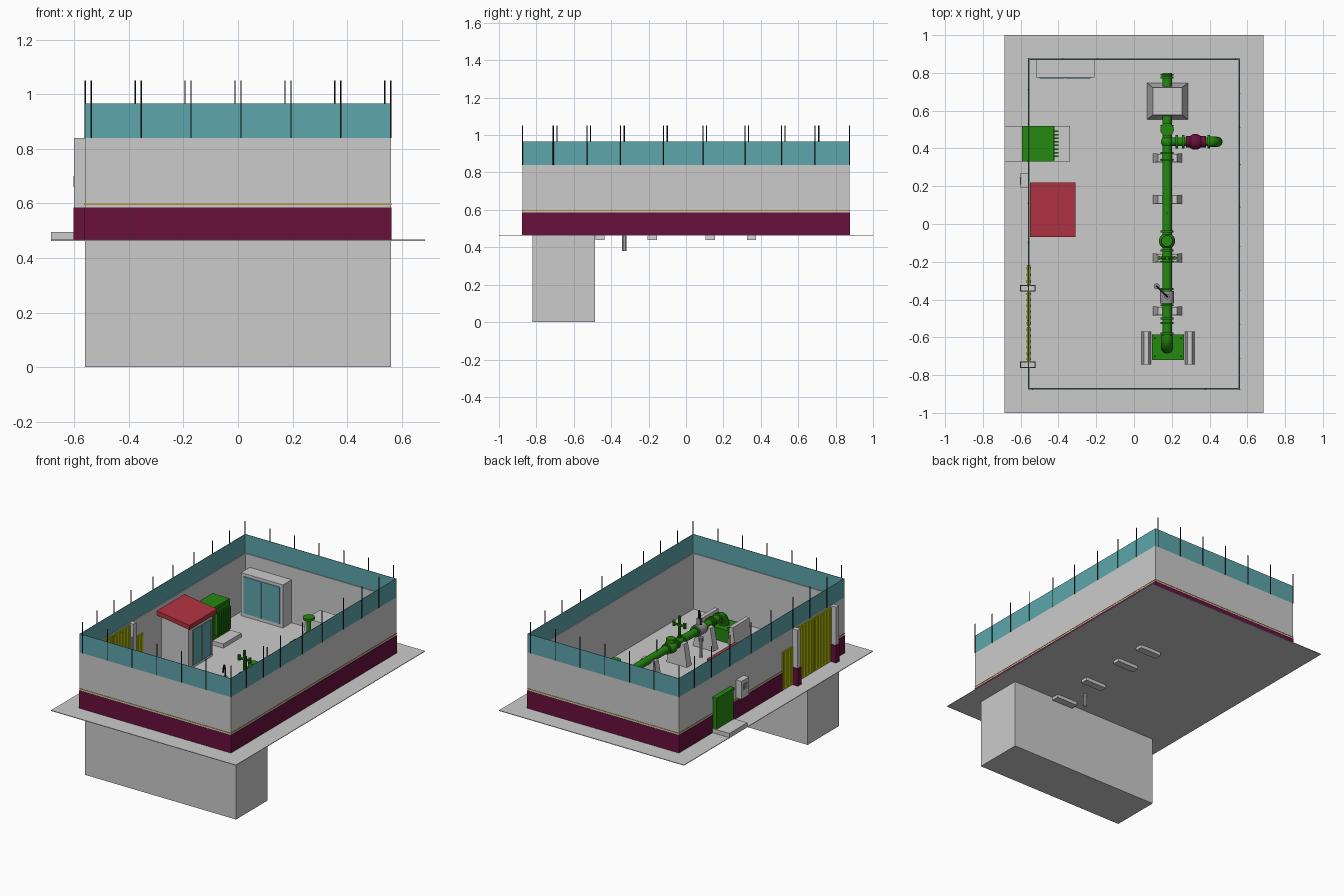
import bpy, bmesh, math
from mathutils import Vector

old = bpy.data.objects.get("Cube")
if old:
    bpy.data.objects.remove(old, do_unlink=True)


def material(name, r, g, b):
    m = bpy.data.materials.new(name)
    m.use_nodes = True
    m.diffuse_color = (r, g, b, 1)
    m.node_tree.nodes["Principled BSDF"].inputs["Base Color"].default_value = (r, g, b, 1)
    return m


GREY = material("concrete grey", .6, .6, .6)
TEAL = material("teal", .107, .38, .407)
MAROON = material("maroon", .138, .005, .045)
RED = material("roof red", .445, .034, .054)
GREEN = material("pipe green", .018, .246, .005)
YELLOW = material("gate yellow", .5, .56, .003)
BLACK = material("black", .01, .01, .015)
GOLD = material("gold", .5, .3, .03)
STEEL = material("steel", .3, .3, .3)


def finish(bm, name, mat, smooth=False):
    bmesh.ops.recalc_face_normals(bm, faces=bm.faces)
    me = bpy.data.meshes.new(name)
    bm.to_mesh(me)
    bm.free()
    me.materials.append(mat)
    ob = bpy.data.objects.new(name, me)
    bpy.context.collection.objects.link(ob)
    if smooth:
        bpy.context.view_layer.objects.active = ob
        bpy.ops.object.select_all(action='DESELECT')
        ob.select_set(True)
        bpy.ops.object.shade_smooth_by_angle()
    return ob


def box(name, mat, x, y, z, tx=0, ty=0):
    """Box from ranges; the top is drawn in by tx and ty on each side."""
    bm = bmesh.new()
    bmesh.ops.create_cube(bm, size=2)
    for v in bm.verts:
        top = v.co.z > 0
        cx, cy = sum(x) / 2, sum(y) / 2
        hx = (x[1] - x[0]) / 2 - (tx if top else 0)
        hy = (y[1] - y[0]) / 2 - (ty if top else 0)
        v.co = (cx + v.co.x * hx, cy + v.co.y * hy, z[1] if top else z[0])
    return finish(bm, name, mat)


def rod(name, mat, a, b, r, sides=20):
    """Cylinder between two points."""
    a, b = Vector(a), Vector(b)
    bm = bmesh.new()
    bmesh.ops.create_cone(bm, cap_ends=True, segments=sides, radius1=r, radius2=r, depth=(b - a).length)
    rot = Vector((0, 0, 1)).rotation_difference(b - a).to_matrix().to_4x4()
    bmesh.ops.transform(bm, matrix=rot, verts=bm.verts)
    bmesh.ops.translate(bm, vec=(a + b) / 2, verts=bm.verts)
    return finish(bm, name, mat, True)


def ball(name, mat, c, r):
    bm = bmesh.new()
    bmesh.ops.create_uvsphere(bm, u_segments=20, v_segments=12, radius=r)
    bmesh.ops.translate(bm, vec=c, verts=bm.verts)
    return finish(bm, name, mat, True)


def tube(name, mat, pts, r):
    """Bent pipe along a smooth path."""
    cu = bpy.data.curves.new(name, 'CURVE')
    cu.dimensions = '3D'
    cu.bevel_depth, cu.bevel_resolution, cu.use_fill_caps = r, 4, True
    sp = cu.splines.new('NURBS')
    sp.points.add(len(pts) - 1)
    for p, c in zip(sp.points, pts):
        p.co = (*c, 1)
    sp.use_endpoint_u, sp.order_u, sp.resolution_u = True, 3, 8
    cu.materials.append(mat)
    ob = bpy.data.objects.new(name, cu)
    bpy.context.collection.objects.link(ob)


G = .467           # ground level
WX, WY = .56, .875  # wall half sizes

# ground and buried chamber
box("ground_slab", GREY, (-.685, .685), (-1, 1), (.463, G))
box("buried_chamber", GREY, (-.56, .56), (-.82, -.487), (0, .464))

# perimeter walls: each side gets a wall, painted plinth, trim line and screen
T = .008


def side_strip(name, mat, z, out, thick):
    for s, tag in ((-1, "front"), (1, "back")):
        ys = sorted((s * (WY + out), s * (WY + out - thick)))
        box(tag + "_" + name, mat, (-WX - out, WX + out), ys, z)
    for s, tag in ((-1, "right"), (1, "left")):
        xs = sorted((s * (WX + out), s * (WX + out - thick)))
        box(tag + "_" + name, mat, xs, (-WY - out, WY + out), z)


side_strip("wall", GREY, (G, .84), 0, T)
side_strip("plinth", MAROON, (.464, .585), .002, .003)
side_strip("trim", GOLD, (.595, .6), .002, .003)
side_strip("screen", TEAL, (.84, .965), 0, .003)

# screen posts
for i in range(7):
    x = -WX + i * .183
    for s in (-1, 1):
        rod("screen_post", BLACK, (-s * x * -1, s * WY, .84), (s * x, s * WY, 1.05), .003, 6)
for y in (-.7, -.52, -.34, -.11, .1, .325, .52, .7):
    for s in (-1, 1):
        rod("screen_post", BLACK, (s * WX, y - s * .01, .84), (s * WX, y - s * .01, 1.05), .003, 6)

# gate pillars and gates
for y in (-.34, -.745):
    box("gate_pillar", GREY, (-.6, -.525), (y - .015, y + .015), (G, .84))
    box("pillar_base", MAROON, (-.603, -.522), (y - .018, y + .018), (G, .585))


def gate(name, y0, y1, top, ribs):
    box(name, YELLOW, (-.566, -.548), (y0, y1), (G + .005, top))
    w = (y1 - y0) / ribs
    for i in range(ribs):
        box(name + "_rib", YELLOW, (-.57, -.544), (y0 + (i + .3) * w, y0 + (i + .7) * w), (G + .015, top - .01))


gate("gate_leaf", -.73, -.545, .83, 6)
gate("gate_leaf", -.54, -.355, .83, 6)
gate("side_gate", -.322, -.217, .725, 3)

# meter box on the outer wall
box("meter_box", GREY, (-.6, -.555), (.19, .27), (.605, .725))
box("meter_window", STEEL, (-.603, -.6), (.21, .25), (.66, .7))

# transformer cabinet on its pad
box("cabinet_pad", GREY, (-.685, -.34), (.33, .52), (G, .495))
box("green_cabinet", GREEN, (-.588, -.42), (.335, .515), (.495, .69))
box("cabinet_lid", GREEN, (-.592, -.425), (.33, .52), (.69, .705))
for i in range(8):
    y = .355 + i * .019
    box("cooling_fin", GREEN, (-.42, -.4), (y, y + .008), (.52, .67))

# guard shed with a sloping roof
box("shed_body", GREY, (-.53, -.33), (-.05, .2), (G, .765))
roof = box("shed_roof", RED, (-.55, -.31), (-.07, .22), (.75, .78))
for v in roof.data.vertices:
    v.co.z += (-.31 - v.co.x) * .14
box("shed_door", TEAL, (-.33, -.325), (-.01, .18), (.485, .72))
for y in (-.01, .085, .175):
    box("door_bar", STEEL, (-.33, -.322), (y, y + .005), (.485, .72))

# glazed cabinet against the back wall
box("back_cabinet", GREY, (-.52, -.21), (.775, .868), (G, .755))
for x in (-.5, -.362):
    box("glass_panel", TEAL, (x, x + .132), (.77, .776), (.49, .735))

# main pipe and end elbow
PX, PZ, R = .175, .615, .025
rod("main_pipe", GREEN, (PX, -.61, PZ), (PX, .8, PZ), R)
tube("end_elbow", GREEN, [(PX, -.59, PZ), (PX, -.655, PZ), (PX, -.655, .52)], .032)
for y in (.775, .79, .52, .375, .34, -.04, -.14, -.2, -.345, -.43, -.5, -.525, -.58):
    rod("pipe_flange", GREEN, (PX, y - .005, PZ), (PX, y + .005, PZ), .034)

# inlet box with concrete cheeks
box("inlet_box", GREEN, (.095, .265), (-.72, -.585), (G, .55))
for x, y in ((.1, -.7), (.24, -.7), (.24, -.605), (.1, -.605)):
    rod("inlet_bolt", GREEN, (x + .01, y, .55), (x + .01, y, .562), .006, 6)
for x in (.04, .27):
    box("inlet_cheek", GREY, (x, x + .05), (-.745, -.57), (G, .59), tx=.012)

# concrete saddles and thrust block
for y in (-.46, -.18, .13, .35):
    box("pipe_saddle", GREY, (.097, .258), (y - .025, y + .025), (.44, .615), tx=.03, ty=.004)
box("thrust_block", GREY, (.07, .285), (.553, .747), (G, .69), tx=.03, ty=.025)

# valves on the main pipe
ball("check_valve", GREEN, (PX, -.09, PZ), .043)
rod("valve_cap", GREEN, (PX, -.09, PZ), (PX, -.09, .67), .03)
rod("valve_stem", GREEN, (PX, -.18, PZ), (PX, -.18, .785), .009, 10)
rod("valve_bar", GREEN, (PX - .04, -.18, .725), (PX + .04, -.18, .725), .008, 10)
for x in (-.04, .04):
    rod("valve_knob", GREEN, (PX + x, -.18, .71), (PX + x, -.18, .745), .01, 10)
rod("steel_valve", STEEL, (PX, -.42, PZ), (PX, -.355, PZ), .038)
rod("steel_valve_neck", STEEL, (PX, -.385, PZ), (PX, -.385, .69), .014)
tube("valve_lever", BLACK, [(PX, -.385, .69), (PX, -.385, .75), (.14, -.35, .75), (.12, -.33, .68)], .005)
rod("gauge_stem", STEEL, (PX, .06, PZ), (PX, .06, .715), .005, 8)
rod("stand_post", GREY, (.12, -.33, .38), (.12, -.33, .58), .011, 10)
rod("stand_cap", STEEL, (.12, -.33, .575), (.12, -.33, .6), .016, 10)

# handwheel valve
ball("handwheel_valve", GREEN, (PX, .5, PZ), .036)
rod("handwheel_stem", GREEN, (PX, .5, PZ), (PX, .5, .74), .014)
rod("handwheel", GREEN, (PX, .5, .735), (PX, .5, .75), .036)

# branch pipe with coloured valve
BY = .435
ball("tee_joint", GREEN, (PX, BY, PZ), .032)
rod("branch_pipe", GREEN, (PX, BY, PZ), (.42, BY, PZ), .022)
for x in (.22, .255, .39):
    rod("branch_flange", GREEN, (x, BY, PZ), (x + .012, BY, PZ), .035)
rod("branch_valve", MAROON, (.275, BY, PZ), (.38, BY, PZ), .03)
ball("branch_valve_body", MAROON, (.325, BY, PZ), .042)
tube("branch_elbow", GREEN, [(.4, BY, PZ), (.442, BY, PZ), (.442, BY, G)], .027)
